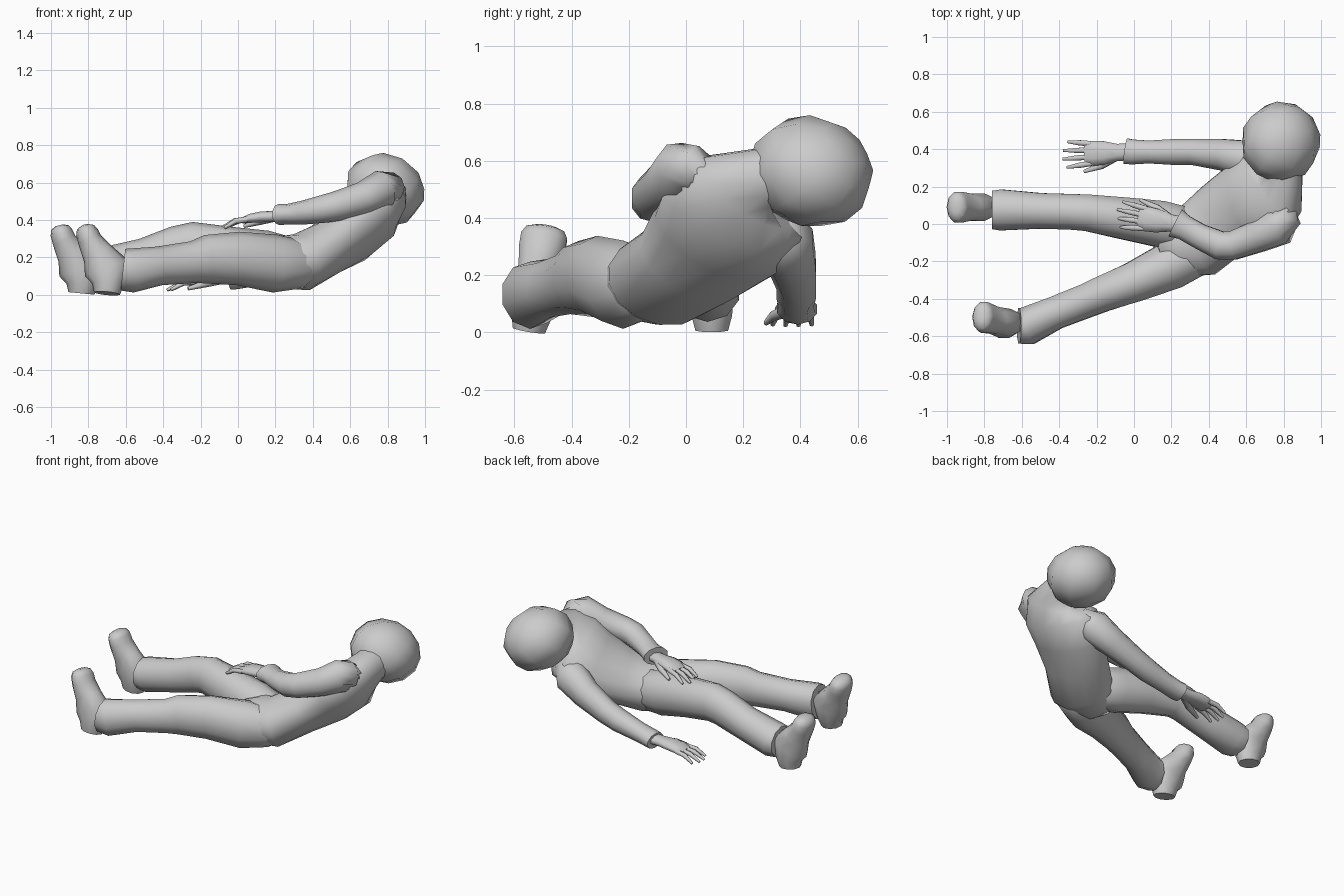
import bpy, bmesh, math
from mathutils import Vector


def finish(bm, name, angle=70):
    bmesh.ops.recalc_face_normals(bm, faces=bm.faces)
    me = bpy.data.meshes.new(name)
    bm.to_mesh(me)
    bm.free()
    ob = bpy.data.objects.new(name, me)
    bpy.context.collection.objects.link(ob)
    bpy.ops.object.select_all(action='DESELECT')
    ob.select_set(True)
    bpy.context.view_layer.objects.active = ob
    bpy.ops.object.shade_smooth_by_angle(angle=math.radians(angle))
    return ob


def loft(bm, rings, sides=10):
    """rings: (centre, half width, half depth, width direction)"""
    cs = [Vector(r[0]) for r in rings]
    loops = []
    for i, (c, w, h, s) in enumerate(rings):
        t = (cs[min(i + 1, len(cs) - 1)] - cs[max(i - 1, 0)]).normalized()
        s = Vector(s)
        s = (s - t * s.dot(t)).normalized()
        n = t.cross(s)
        loops.append([bm.verts.new(cs[i] + s * w * math.cos(a) + n * h * math.sin(a))
                      for a in (2 * math.pi * (k + .5) / sides for k in range(sides))])
    for a, b in zip(loops, loops[1:]):
        for k in range(sides):
            j = (k + 1) % sides
            bm.faces.new((a[k], a[j], b[j], b[k]))
    bm.faces.new(loops[0][::-1])
    bm.faces.new(loops[-1])


def tube(name, rings, side=(0, 1, 0), sides=10):
    bm = bmesh.new()
    loft(bm, [(r[0], r[1], r[2], r[3] if len(r) > 3 else side) for r in rings], sides)
    return finish(bm, name)


# Torso, twisting from the flat hips to the raised shoulder
S = (.42, -.73, .53)
tube("torso", [
    ((.12, -.12, .19), .10, .09, (.2, -.95, 0)),
    ((.22, -.11, .172), .18, .143, (.2, -.95, 0)),
    ((.34, -.09, .175), .205, .155, (.25, -.92, .1)),
    ((.47, .02, .245), .215, .145, (.3, -.85, .25)),
    ((.61, .115, .335), .25, .16, S),
    ((.715, .165, .43), .265, .165, S),
    ((.77, .20, .49), .215, .125, S),
    ((.79, .26, .53), .12, .11, S),
    ((.79, .36, .55), .11, .11, S)], sides=14)

# Head: coarse faceted ball, tilted along the neck
bm = bmesh.new()
bmesh.ops.create_uvsphere(bm, u_segments=9, v_segments=7, radius=1)
q = Vector((.45, .6, .5)).to_track_quat('Z', 'Y')
for v in bm.verts:
    d = q @ v.co
    v.co = Vector((.785, .438, .562)) + Vector((d.x * .215 - d.z * .02, d.y * .218 - d.z * .02, d.z * .198))
finish(bm, "head")

# Trouser legs
tube("left_leg", [
    ((.41, -.13, .18), .08, .09),
    ((.34, -.165, .165), .115, .13),
    ((.20, -.22, .167), .135, .155),
    ((.00, -.31, .195), .113, .143),
    ((-.17, -.375, .19), .10, .13),
    ((-.24, -.405, .175), .095, .112),
    ((-.42, -.475, .155), .092, .104),
    ((-.57, -.545, .13), .107, .118),
    ((-.615, -.545, .135), .10, .112)])
tube("right_leg", [
    ((.38, -.04, .20), .06, .07),
    ((.30, -.03, .175), .12, .13),
    ((.14, .00, .20), .13, .145),
    ((-.05, .03, .235), .118, .13),
    ((-.25, .06, .265), .103, .125),
    ((-.33, .065, .25), .10, .118),
    ((-.50, .07, .195), .10, .108),
    ((-.71, .075, .145), .115, .11),
    ((-.76, .075, .145), .108, .10)])


# Boots standing on their heels, toes up
def boot(name, dx, y0, y1):
    prof = [(-.70, .008, .06, .07), (-.695, .06, .075, .085), (-.70, .14, .078, .125),
            (-.75, .22, .075, .085), (-.792, .29, .085, .065), (-.808, .335, .085, .06),
            (-.815, .36, .07, .048), (-.818, .372, .035, .02)]
    tube(name, [((x + dx, y0 + (y1 - y0) * z / .37, z), w, h) for x, z, w, h in prof])


boot("left_boot", 0, -.55, -.49)
boot("right_boot", -.137, .09, .09)

# Sleeves
tube("left_sleeve", [
    ((.81, .09, .555), .05, .06),
    ((.81, .03, .572), .085, .085),
    ((.775, -.015, .565), .105, .105),
    ((.67, -.065, .515), .088, .09),
    ((.53, -.115, .475), .08, .08),
    ((.46, -.115, .46), .08, .075),
    ((.35, -.065, .44), .07, .064),
    ((.27, -.02, .432), .07, .055),
    ((.22, .005, .43), .085, .057)])
tube("right_sleeve", [
    ((.69, .31, .38), .06, .06),
    ((.61, .345, .32), .105, .11),
    ((.48, .37, .245), .088, .092),
    ((.32, .385, .175), .073, .078),
    ((.22, .385, .14), .073, .072),
    ((.08, .385, .105), .064, .06),
    ((-.01, .385, .085), .07, .055),
    ((-.045, .39, .08), .072, .053)])


# Hands: palm, four fingers and a thumb in a local frame
def hand(name, base, fwd, side):
    base, f, s = Vector(base), Vector(fwd).normalized(), Vector(side)
    s = (s - f * s.dot(f)).normalized()
    u = f.cross(s)
    u = u if u.z > 0 else -u
    P = lambda a, b, c: base + f * a + s * b + u * c
    bm = bmesh.new()
    loft(bm, [(P(-.04, 0, 0), .048, .036, s), (P(.06, 0, .005), .05, .032, s),
              (P(.13, 0, .01), .068, .031, s), (P(.19, 0, .008), .072, .026, s),
              (P(.235, 0, 0), .062, .017, s)], 8)
    for i, tip in enumerate((.325, .35, .355, .335)):
        b = -.052 + .035 * i
        loft(bm, [(P(.20, b, .004), .017, .017, s),
                  (P((.20 + tip) / 2, b * 1.15, .002), .016, .015, s),
                  (P(tip, b * 1.3, -.028), .008, .008, s)], 6)
    loft(bm, [(P(.08, .025, 0), .03, .025, s), (P(.15, .068, -.012), .021, .02, s),
              (P(.245, .095, -.03), .010, .010, s)], 6)
    finish(bm, name)


hand("left_hand", (.255, -.005, .42), (-1, .17, -.1), (0, 1, 0))
hand("right_hand", (-.03, .385, .085), (-1, -.04, -.09), (0, -1, 0))
